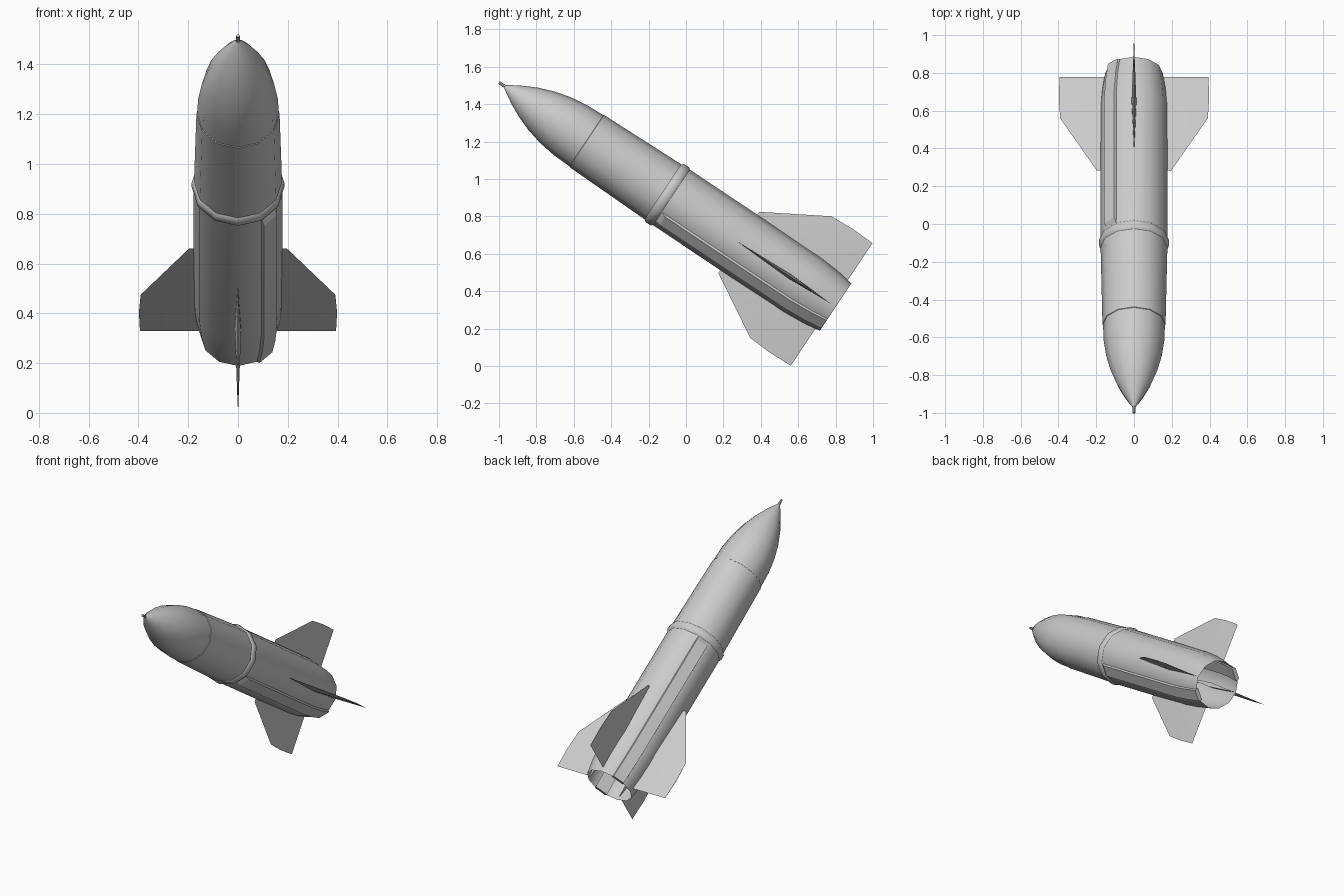
import bpy, bmesh, math
from mathutils import Matrix, Vector

if "Cube" in bpy.data.objects:
    bpy.data.objects.remove(bpy.data.objects["Cube"])

# Rocket frame: local z runs from tail to nose, tilted towards the front
axis = Vector((0, -0.832, 0.555)).normalized()
side = Vector((1, 0, 0))
up = axis.cross(side)
FRAME = Matrix((side, up, axis)).transposed().to_4x4()
FRAME.translation = (0, 0.80, 0.315)
SIDES = 12


def finish(name, bm, spin=0.0, angle=40):
    bmesh.ops.recalc_face_normals(bm, faces=bm.faces)
    mesh = bpy.data.meshes.new(name)
    bm.to_mesh(mesh)
    bm.free()
    mesh.transform(FRAME @ Matrix.Rotation(spin, 4, 'Z'))
    ob = bpy.data.objects.new(name, mesh)
    bpy.context.collection.objects.link(ob)
    bpy.ops.object.select_all(action='DESELECT')
    ob.select_set(True)
    bpy.context.view_layer.objects.active = ob
    bpy.ops.object.shade_smooth_by_angle(angle=math.radians(angle))
    return ob


def loft(bm, loops, caps=(True, True)):
    rings = [[bm.verts.new(p) for p in loop] for loop in loops]
    n = len(rings[0])
    for a, b in zip(rings, rings[1:]):
        for i in range(n):
            j = (i + 1) % n
            bm.faces.new((a[i], a[j], b[j], b[i]))
    if caps[0]:
        bm.faces.new(rings[0][::-1])
    if caps[1]:
        bm.faces.new(rings[-1])


def lathe(name, profile, sides=SIDES, caps=(False, False)):
    bm = bmesh.new()
    loft(bm, [[(r * math.cos(2 * math.pi * i / sides),
                r * math.sin(2 * math.pi * i / sides), t) for i in range(sides)]
              for t, r in profile], caps)
    return finish(name, bm)


# Tail section: open at the rear with a narrowing skirt
lathe("tail_body", [(0, 0.152), (0.1, 0.168), (0.22, 0.178), (1.065, 0.178)])

# Raised joint band
lathe("joint_band", [(1.055, 0.177), (1.066, 0.186), (1.098, 0.186), (1.11, 0.176)])

# Forward section with a small ledge at the nose seam
lathe("forward_body", [(1.10, 0.177), (1.60, 0.167), (1.604, 0.161)])

# Pointed nose
nose = []
for i in range(9):
    u = 0.985 * math.sin(math.pi / 2 * i / 8)
    nose.append((1.602 + 0.535 * u, 0.164 * (1 - u ** 2.3)))
lathe("nose_cone", nose, caps=(False, True))

# Tip probe
lathe("nose_probe", [(2.115, 0.009), (2.163, 0.007)], 8, (True, True))

# Four fins with a diamond section, thinning towards the tip
FIN = [  # radius, leading edge, trailing edge, half thickness
    (0.150, 0.622, 0.025, 0.014),
    (0.197, 0.622, 0.025, 0.012),
    (0.390, 0.290, 0.025, 0.003),
]
for k in range(4):
    bm = bmesh.new()
    loops = []
    for r, le, te, h in FIN:
        mid = te + (le - te) * 0.45
        loops.append([(r, 0, le), (r, h, mid), (r, 0, te), (r, -h, mid)])
    # slightly bowed tip
    loops.append([(0.391, 0, 0.287), (0.398, 0.002, 0.16),
                  (0.394, 0, 0.025), (0.398, -0.002, 0.16)])
    loft(bm, loops)
    finish(f"fin_{k + 1}", bm, k * math.pi / 2, 20)

# Two cable ducts on opposite sides, following the skirt at the rear
DUCT = [(0.0, 0.158), (0.1, 0.175), (0.22, 0.186), (1.025, 0.186), (1.065, 0.165)]
for k, deg in enumerate((-45, 135)):
    bm = bmesh.new()
    loft(bm, [[(d - 0.025, -0.042, t), (d, -0.037, t),
               (d, 0.037, t), (d - 0.025, 0.042, t)] for t, d in DUCT])
    finish(f"cable_duct_{k + 1}", bm, math.radians(deg), 20)
